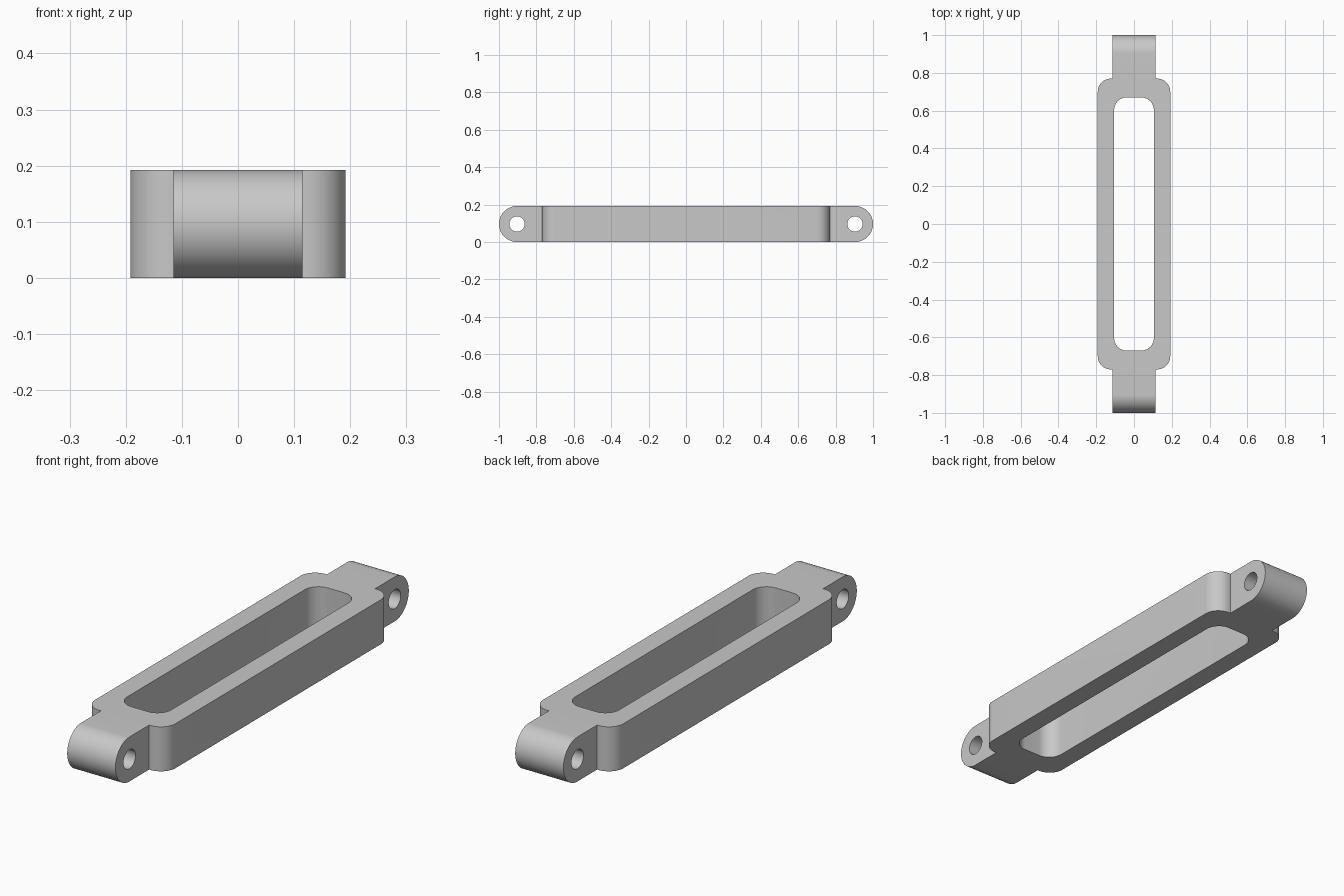
import bpy
import bmesh
from math import cos, sin, pi, radians
from mathutils import Vector

cube = bpy.data.objects.get("Cube")
if cube:
    bpy.data.objects.remove(cube, do_unlink=True)

# Main dimensions
HEIGHT = 0.192
FRAME_X, FRAME_Y, FRAME_R = 0.192, 0.77, 0.07
SLOT_X, SLOT_Y, SLOT_R = 0.105, 0.67, 0.066
LUG_X, END_Y = 0.115, 1.0
LUG_R = HEIGHT / 2
PIN_Y, PIN_R = END_Y - LUG_R, 0.041

grey = bpy.data.materials.new("Plain grey")
grey.use_nodes = True
grey.diffuse_color = (0.58, 0.58, 0.58, 1)
grey.node_tree.nodes["Principled BSDF"].inputs["Base Color"].default_value = grey.diffuse_color


def arc(cx, cy, r, start, end, steps):
    angles = [radians(start + (end - start) * i / steps) for i in range(steps + 1)]
    return [(cx + r * cos(a), cy + r * sin(a)) for a in angles]


def rounded_rect(hx, hy, r, steps=16):
    corners = [(1, 1), (-1, 1), (-1, -1), (1, -1)]
    pts = []
    for i, (sx, sy) in enumerate(corners):
        pts += arc(sx * (hx - r), sy * (hy - r), r, i * 90, i * 90 + 90, steps)
    return pts


def prism(name, points, axis, low, high):
    """Extrude a closed outline along z (points are x, y) or x (points are y, z)."""
    bm = bmesh.new()
    place = (lambda a, b: (a, b, low)) if axis == "z" else (lambda a, b: (low, a, b))
    face = bm.faces.new([bm.verts.new(place(a, b)) for a, b in points])
    grown = bmesh.ops.extrude_face_region(bm, geom=[face])["geom"]
    step = Vector((0, 0, high - low) if axis == "z" else (high - low, 0, 0))
    bmesh.ops.translate(bm, vec=step, verts=[g for g in grown if isinstance(g, bmesh.types.BMVert)])
    bmesh.ops.recalc_face_normals(bm, faces=bm.faces)
    mesh = bpy.data.meshes.new(name)
    bm.to_mesh(mesh)
    bm.free()
    mesh.materials.append(grey)
    obj = bpy.data.objects.new(name, mesh)
    bpy.context.collection.objects.link(obj)
    return obj


def cut(target, tool, operation):
    tool.hide_render = True
    mod = target.modifiers.new(tool.name, "BOOLEAN")
    mod.operation, mod.solver, mod.object = operation, "EXACT", tool
    bpy.context.view_layer.objects.active = target
    bpy.ops.object.modifier_apply(modifier=mod.name)
    bpy.data.objects.remove(tool, do_unlink=True)


# Plan outline: shouldered frame with a lug at each end
front_half = arc(FRAME_X - FRAME_R, FRAME_Y - FRAME_R, FRAME_R, 0, 90, 16)
front_half += [(LUG_X, FRAME_Y), (LUG_X, END_Y)]
front_half += [(-x, y) for x, y in reversed(front_half)]
outline = front_half + [(-x, -y) for x, y in front_half]
link = prism("link_body", outline, "z", 0, HEIGHT)

# Round the lug tips
side = arc(PIN_Y, LUG_R, LUG_R, -90, 90, 40) + arc(-PIN_Y, LUG_R, LUG_R, 90, 270, 40)
cut(link, prism("side_profile", side, "x", -0.5, 0.5), "INTERSECT")

# Long central slot
cut(link, prism("slot_cutter", rounded_rect(SLOT_X, SLOT_Y, SLOT_R), "z", -0.1, HEIGHT + 0.1), "DIFFERENCE")

# Cross pin hole through each lug
for s in (-1, 1):
    circle = arc(s * PIN_Y, LUG_R, PIN_R, 0, 360, 40)[:-1]
    cut(link, prism("pin_hole_cutter", circle, "x", -0.5, 0.5), "DIFFERENCE")

# Smooth curved faces, keep crisp edges
bpy.ops.object.select_all(action="DESELECT")
link.select_set(True)
bpy.context.view_layer.objects.active = link
bpy.ops.object.shade_smooth_by_angle(angle=radians(30))
